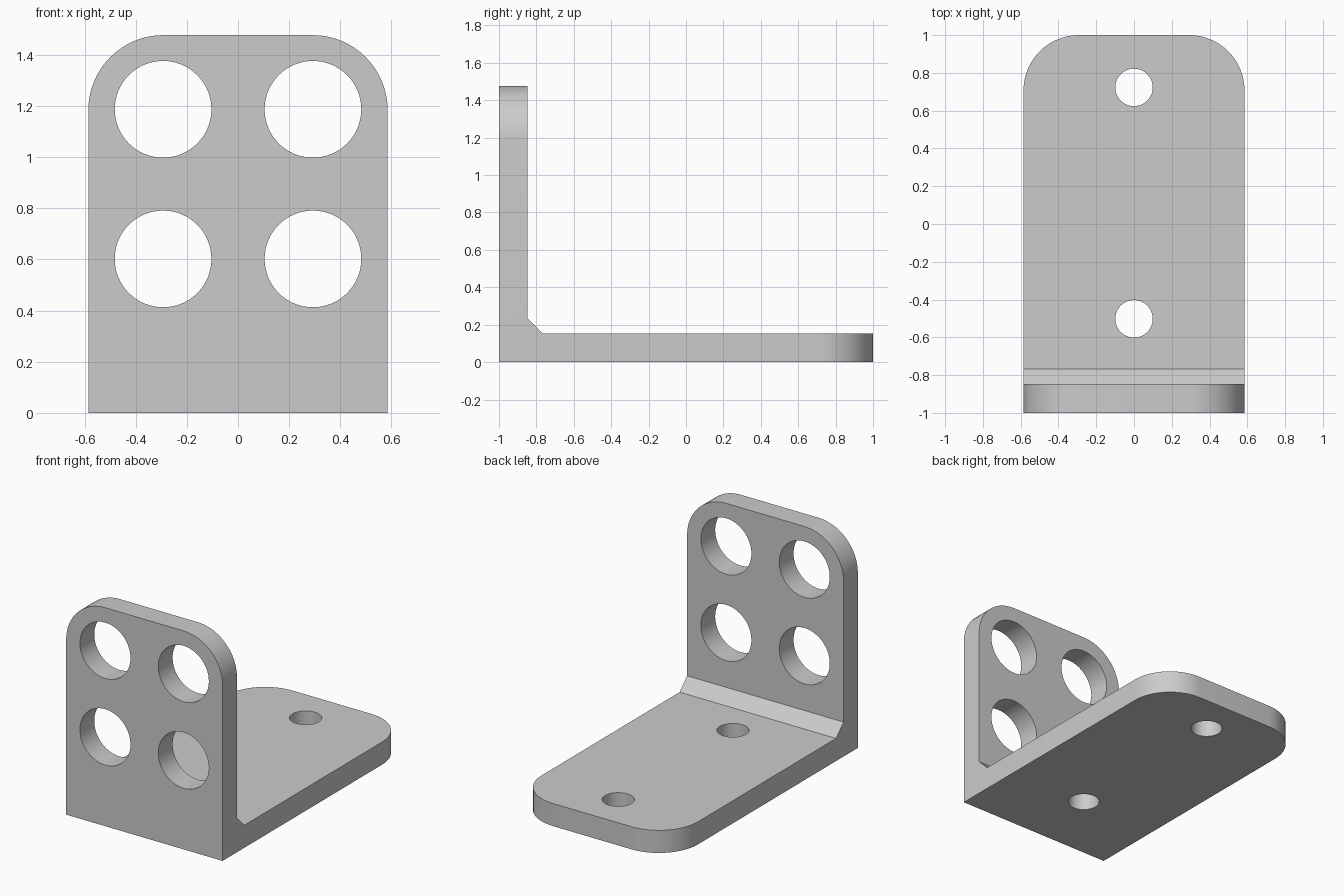
import bpy
import bmesh
from math import pi
from mathutils import Matrix

cube = bpy.data.objects.get("Cube")
if cube:
    bpy.data.objects.remove(cube, do_unlink=True)

HALF_W, HEIGHT, THICK = 0.585, 1.477, 0.153
FILLET, CORNER = 0.08, 0.293

grey = bpy.data.materials.new("plain grey")
grey.use_nodes = True
colour = (0.6, 0.6, 0.6, 1)
grey.diffuse_color = colour
grey.node_tree.nodes["Principled BSDF"].inputs["Base Color"].default_value = colour


def make_object(name, bm):
    bmesh.ops.recalc_face_normals(bm, faces=bm.faces)
    mesh = bpy.data.meshes.new(name)
    bm.to_mesh(mesh)
    bm.free()
    mesh.materials.append(grey)
    obj = bpy.data.objects.new(name, mesh)
    bpy.context.collection.objects.link(obj)
    return obj


# L-shaped side profile (y, z) with an angled inner corner
inner = -1 + THICK
profile = [(-1, 0), (1, 0), (1, THICK), (inner + FILLET, THICK),
           (inner, THICK + FILLET), (inner, HEIGHT), (-1, HEIGHT)]
bm = bmesh.new()
side = bm.faces.new([bm.verts.new((-HALF_W, y, z)) for y, z in profile])
swept = bmesh.ops.extrude_face_region(bm, geom=[side])["geom"]
bmesh.ops.translate(bm, vec=(2 * HALF_W, 0, 0),
                    verts=[v for v in swept if isinstance(v, bmesh.types.BMVert)])

# Rounded free corners of both plates
corners = []
for e in bm.edges:
    a, b = (v.co for v in e.verts)
    if abs(a.x - b.x) < 1e-4:
        at_end = min(a.y, b.y) > 0.99
        at_top = min(a.z, b.z) > HEIGHT - 0.01
        if at_end or at_top:
            corners.append(e)
bmesh.ops.bevel(bm, geom=corners, offset=CORNER, offset_type='OFFSET',
                segments=16, profile=0.5, affect='EDGES')
bracket = make_object("angle_bracket", bm)

# Hole cutters: four large through the upright, two small through the base
bm = bmesh.new()


def add_cutter(radius, matrix):
    bmesh.ops.create_cone(bm, cap_ends=True, segments=64, radius1=radius,
                          radius2=radius, depth=0.4, matrix=matrix)


for x in (-0.293, 0.293):
    for z in (0.602, 1.187):
        add_cutter(0.189, Matrix.Translation((x, inner, z)) @ Matrix.Rotation(pi / 2, 4, 'X'))
for y in (-0.502, 0.723):
    add_cutter(0.099, Matrix.Translation((0, y, THICK / 2)))
cutter = make_object("hole_cutter", bm)
cutter.hide_render = True
cutter.hide_set(True)

cut = bracket.modifiers.new("holes", 'BOOLEAN')
cut.operation = 'DIFFERENCE'
cut.solver = 'EXACT'
cut.object = cutter

# Apply the cut and smooth the curved walls
bpy.ops.object.select_all(action='DESELECT')
bracket.select_set(True)
bpy.context.view_layer.objects.active = bracket
bpy.ops.object.modifier_apply(modifier=cut.name)
bpy.data.objects.remove(cutter, do_unlink=True)
bpy.ops.object.shade_smooth_by_angle(angle=pi / 6)
